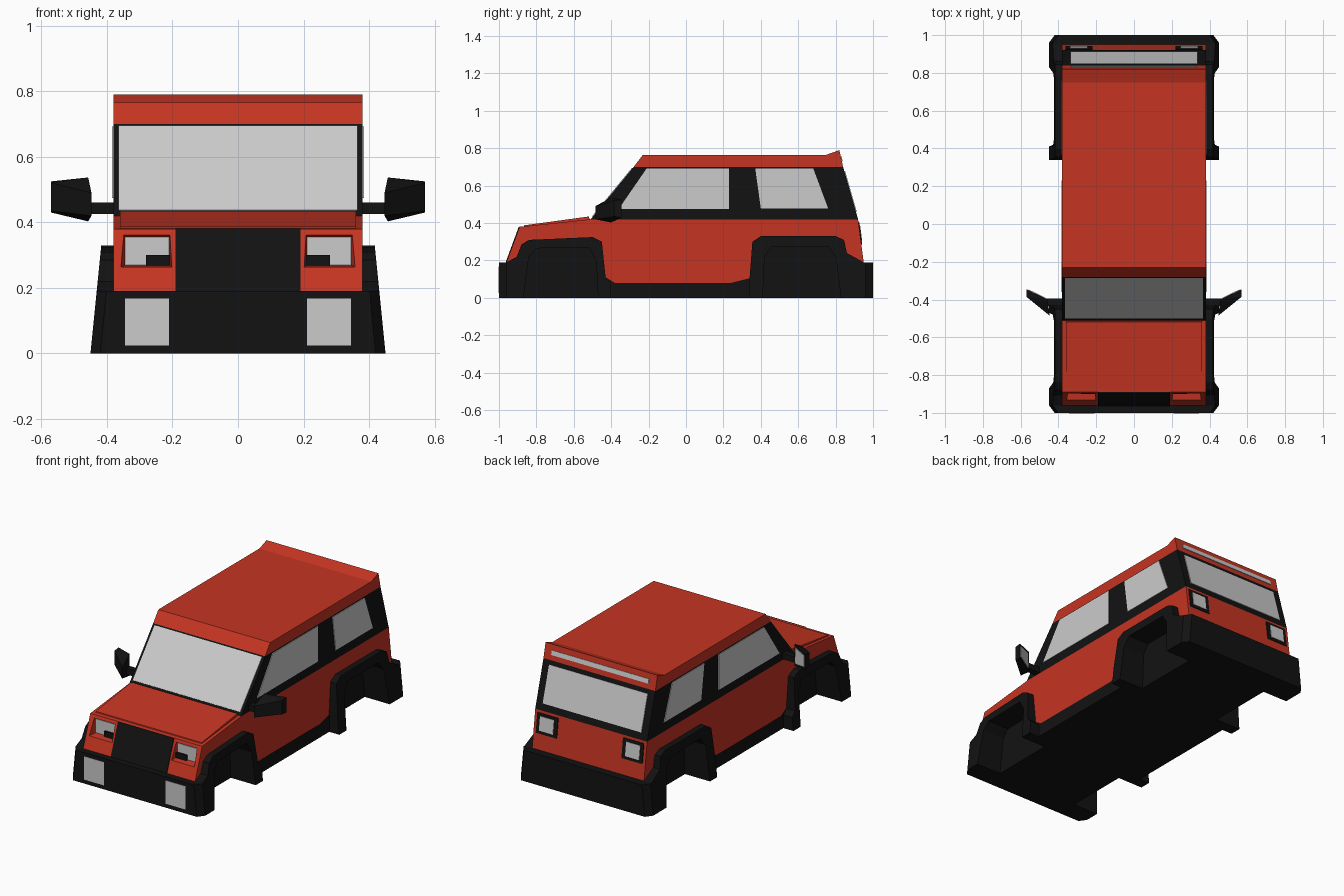
import bpy, bmesh
from mathutils import Vector

if "Cube" in bpy.data.objects:
    bpy.data.objects.remove(bpy.data.objects["Cube"])


def material(name, rgb):
    m = bpy.data.materials.new(name)
    m.diffuse_color = (*rgb, 1)
    m.use_nodes = True
    m.node_tree.nodes["Principled BSDF"].inputs["Base Color"].default_value = m.diffuse_color
    return m


RED = material("red_paint", (0.56, 0.035, 0.016))
BLACK = material("black_trim", (0.006, 0.006, 0.006))


def finish(name, bm, mat):
    bmesh.ops.recalc_face_normals(bm, faces=bm.faces)
    me = bpy.data.meshes.new(name)
    bm.to_mesh(me)
    bm.free()
    ob = bpy.data.objects.new(name, me)
    bpy.context.collection.objects.link(ob)
    if mat:
        me.materials.append(mat)
    return ob


def prism(name, profile, xa, xb, mat):
    """Side profile (y, z) spanned between two x functions of height."""
    bm = bmesh.new()
    a = [bm.verts.new((xa(z), y, z)) for y, z in profile]
    b = [bm.verts.new((xb(z), y, z)) for y, z in profile]
    bm.faces.new(a)
    bm.faces.new(b)
    n = len(profile)
    for i in range(n):
        j = (i + 1) % n
        bm.faces.new((a[i], a[j], b[j], b[i]))
    return finish(name, bm, mat)


def across(name, profile, w, mat):
    return prism(name, profile, lambda z: -w, lambda z: w, mat)


def hull(name, pts, mat):
    bm = bmesh.new()
    for p in pts:
        bm.verts.new(p)
    bmesh.ops.convex_hull(bm, input=bm.verts)
    bmesh.ops.dissolve_limit(bm, angle_limit=0.01, verts=bm.verts, edges=bm.edges)
    return finish(name, bm, mat)


def panel(name, pts, mat=None, t=0.004):
    """Thin plate lying on a flat surface."""
    p = [Vector(q) for q in pts]
    n = (p[1] - p[0]).cross(p[2] - p[0]).normalized() * t
    return hull(name, [q + n for q in p] + [q - n for q in p], mat)


def slope_panel(name, x0, x1, z0, z1, lo, hi, mat=None, t=0.004):
    """Plate on a sloped front or rear face running through (y, z) lo and hi."""
    def y(z):
        return lo[0] + (hi[0] - lo[0]) * (z - lo[1]) / (hi[1] - lo[1])
    return panel(name, [(x0, y(z0), z0), (x1, y(z0), z0), (x1, y(z1), z1), (x0, y(z1), z1)], mat, t)


# Arch outlines shared by the body and the flares
front_arch = [(-0.96, 0.19), (-0.905, 0.22), (-0.88, 0.285), (-0.84, 0.31), (-0.50, 0.325),
              (-0.45, 0.30), (-0.43, 0.11), (-0.38, 0.08)]
rear_arch = [(0.24, 0.08), (0.34, 0.105), (0.355, 0.30), (0.40, 0.33), (0.80, 0.33),
             (0.845, 0.31), (0.86, 0.24), (0.95, 0.19)]

# Red lower body, glasshouse and roof
body = across("body", front_arch + rear_arch + [(0.92, 0.42), (-0.51, 0.42), (-0.89, 0.38)], 0.38, RED)
across("glasshouse", [(-0.51, 0.42), (0.92, 0.42), (0.84, 0.70), (-0.28, 0.70)], 0.38, BLACK)
across("roof", [(-0.28, 0.70), (0.84, 0.70), (0.82, 0.79), (0.75, 0.765), (-0.23, 0.765)], 0.38, RED)
across("hood_panel", [(-0.87, 0.37), (-0.51, 0.41), (-0.52, 0.435), (-0.865, 0.388)], 0.36, RED)

# Black underside
across("floor_core", [(-0.9, 0), (0.9, 0), (0.9, 0.30), (-0.9, 0.30)], 0.28, BLACK)

# Bumpers with chamfered corners
for s, name, inner in ((-1, "front_bumper", 0.87), (1, "rear_bumper", 0.83)):
    pts = []
    for m in (-1, 1):
        for z, d in ((0, 0), (0.19, 0.019)):
            pts += [(m * (0.42 - d), s, z), (m * (0.45 - d), s * 0.96, z), (m * (0.45 - d), s * inner, z)]
    hull(name, pts, BLACK)

# Screens, grille and rear light strip
slope_panel("windshield", -0.365, 0.365, 0.435, 0.693, (-0.51, 0.42), (-0.28, 0.70))
slope_panel("rear_window", -0.335, 0.335, 0.46, 0.675, (0.92, 0.42), (0.84, 0.70))
slope_panel("rear_light_strip", -0.33, 0.33, 0.73, 0.757, (0.84, 0.70), (0.82, 0.79))
slope_panel("grille", -0.19, 0.19, 0.19, 0.38, (-0.96, 0.19), (-0.89, 0.38), BLACK)

front_opening = [(-0.47, 0), (-0.48, 0.20), (-0.52, 0.27), (-0.80, 0.265), (-0.84, 0.22), (-0.87, 0)]
rear_opening = [(0.83, 0), (0.80, 0.22), (0.76, 0.275), (0.46, 0.275), (0.42, 0.22), (0.41, 0)]

for s, side in ((1, "right"), (-1, "left")):
    # Wheel arch flares and sill
    def core(z, s=s):
        return s * 0.27

    def flare(z, s=s):
        return s * (0.45 - 0.1 * z)
    prism(side + "_front_flare", [(-0.96, 0)] + front_arch[:-1] + [(-0.40, 0.08), (-0.40, 0)] + front_opening,
          core, flare, BLACK)
    prism(side + "_rear_flare", [(0.34, 0)] + rear_arch[1:] + [(0.95, 0)] + rear_opening, core, flare, BLACK)
    prism(side + "_sill", [(-0.43, 0), (0.36, 0), (0.36, 0.105), (0.34, 0.105), (0.24, 0.08), (-0.38, 0.08),
                           (-0.43, 0.11)], core, lambda z, s=s: s * 0.382, BLACK)

    # Side windows
    for name, win in (("front", [(-0.36, 0.475), (-0.21, 0.693), (0.23, 0.693), (0.23, 0.475)]),
                      ("rear", [(0.40, 0.478), (0.37, 0.693), (0.68, 0.693), (0.76, 0.478)])):
        panel(side + "_" + name + "_window", [(s * 0.38, y, z) for y, z in win])

    # Recessed headlight
    back = [(0.21, 0.27), (0.345, 0.27), (0.345, 0.355), (0.21, 0.355)]
    mouth = [(0.20, 0.262), (0.36, 0.262), (0.36, 0.385), (0.20, 0.385)]
    cutter = hull("headlight_cutter", [(s * x, -0.882, z) for x, z in back] +
                  [(s * x, -0.945, z) for x, z in mouth], RED)
    cutter.hide_render = True
    mod = body.modifiers.new("headlight_recess", "BOOLEAN")
    mod.operation = "DIFFERENCE"
    mod.solver = "EXACT"
    mod.object = cutter
    bpy.context.view_layer.objects.active = body
    bpy.ops.object.modifier_apply(modifier=mod.name)
    bpy.data.objects.remove(cutter)
    panel(side + "_headlight", [(s * x, -0.884, z) for x, z in back])

    # Bumper lamp and tail lamp
    panel(side + "_bumper_lamp", [(s * x, -1.0, z) for x, z in
                                  ((0.21, 0.025), (0.345, 0.025), (0.345, 0.168), (0.21, 0.168))], None, 0.002)
    slope_panel(side + "_tail_lamp_frame", s * 0.22, s * 0.362, 0.285, 0.405, (0.95, 0.19), (0.92, 0.42), BLACK)
    slope_panel(side + "_tail_lamp", s * 0.245, s * 0.34, 0.303, 0.388, (0.95, 0.19), (0.92, 0.42), None, 0.007)

    # Door mirror
    hull(side + "_mirror_arm", [(s * x, y, z) for x in (0.36, 0.47) for y in (-0.435, -0.395)
                                for z in (0.425, 0.46)], BLACK)
    hull(side + "_mirror", [(s * x, y, z) for x, y, z in (
        (0.57, -0.345, 0.525), (0.57, -0.345, 0.43), (0.57, -0.385, 0.52), (0.57, -0.385, 0.435),
        (0.457, -0.40, 0.537), (0.457, -0.40, 0.403), (0.447, -0.485, 0.49), (0.447, -0.485, 0.42))], BLACK)
    panel(side + "_mirror_glass", [(s * x, y, z) for x, y, z in (
        (0.47, -0.394, 0.52), (0.56, -0.350, 0.512), (0.56, -0.350, 0.442), (0.47, -0.394, 0.42))])
